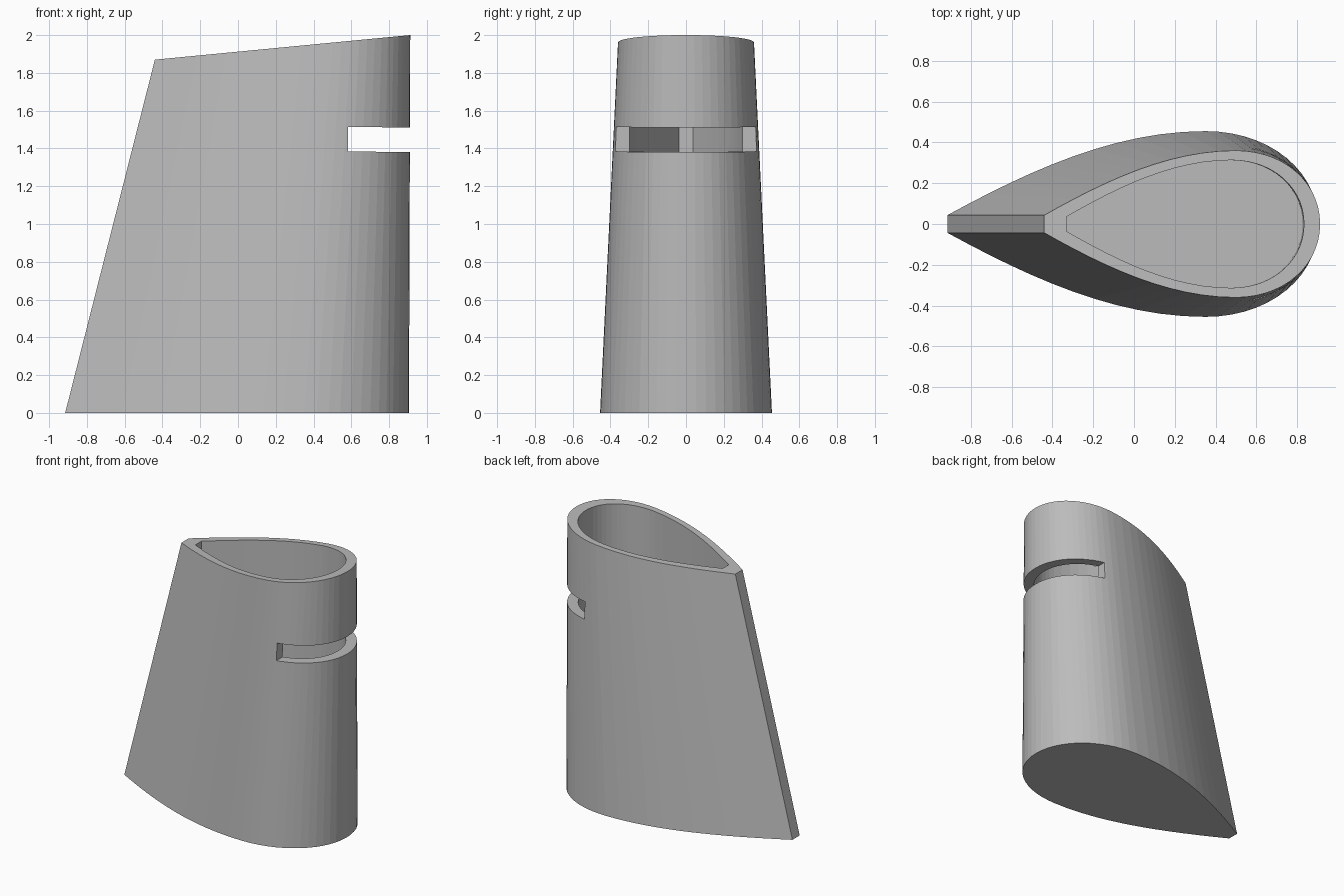
import bpy
import bmesh
from mathutils import Vector

if "Cube" in bpy.data.objects:
    bpy.data.objects.remove(bpy.data.objects["Cube"], do_unlink=True)

# Single grey finish
grey = bpy.data.materials.new("plain_grey")
grey.use_nodes = True
colour = (0.5, 0.5, 0.5, 1)
grey.diffuse_color = colour
grey.node_tree.nodes["Principled BSDF"].inputs["Base Color"].default_value = colour


def bezier(a, b, c, d, steps):
    for i in range(steps):
        t = i / steps
        s = 1 - t
        yield a * s**3 + 3 * b * s * s * t + 3 * c * s * t * t + d * t**3


def teardrop(tail, nose, half_width, tail_half):
    """Closed section: blunt narrow tail, fullest near the round nose."""
    def point(u, v):
        return Vector((tail + u * (nose - tail), v))
    w, full = half_width, 0.695
    k = 0.57
    start, peak, tip = point(0, tail_half), point(full, w), point(1, 0)
    rise = tail_half + 0.53 * (w - tail_half)
    side = list(bezier(start, point(0.22, rise), point(0.45, w), peak, 12))
    side += list(bezier(peak, point(full + k * (1 - full), w),
                        point(1, k * w), tip, 14))
    return side + [tip] + [Vector((p.x, -p.y)) for p in reversed(side)]


def top_height(x):
    return 1.87 + 0.13 * (x + 0.44) / 1.35


def add_ring(bm, section, height):
    return [bm.verts.new((p.x, p.y, height(p.x))) for p in section]


# Tapered tower with a straight-sided hollow, lofted ring by ring
bm = bmesh.new()
hollow = teardrop(-0.33, 0.833, 0.313, 0.036)
floor = [p - Vector((0.006, 0)) for p in hollow]
rings = [
    add_ring(bm, teardrop(-0.915, 0.905, 0.455, 0.043), lambda x: 0),
    add_ring(bm, teardrop(-0.44, 0.912, 0.36, 0.043), top_height),
    add_ring(bm, hollow, top_height),
    add_ring(bm, floor, lambda x: 0.1),
]
for low, high in zip(rings, rings[1:]):
    for i in range(len(low)):
        j = (i + 1) % len(low)
        bm.faces.new((low[i], low[j], high[j], high[i]))
bm.faces.new(rings[0])
bm.faces.new(rings[-1])
bmesh.ops.recalc_face_normals(bm, faces=bm.faces)
mesh = bpy.data.meshes.new("tower_shell")
bm.to_mesh(mesh)
bm.free()
tower = bpy.data.objects.new("tower_shell", mesh)
mesh.materials.append(grey)
bpy.context.collection.objects.link(tower)

# Slot cut through the rounded nose
bpy.ops.mesh.primitive_cube_add(size=1, location=(0.882, 0, 1.446),
                                rotation=(0, 0.01, 0))
cutter = bpy.context.object
cutter.name = "slot_cutter"
cutter.scale = (0.6, 1.2, 0.13)
cutter.hide_render = True
cutter.data.materials.append(grey)
bpy.context.view_layer.update()
cut = tower.modifiers.new("slot", "BOOLEAN")
cut.operation = "DIFFERENCE"
cut.solver = "EXACT"
cut.object = cutter
bpy.ops.object.select_all(action="DESELECT")
bpy.context.view_layer.objects.active = tower
tower.select_set(True)
bpy.ops.object.modifier_apply(modifier=cut.name)
bpy.data.objects.remove(cutter, do_unlink=True)
bpy.ops.object.shade_flat()
